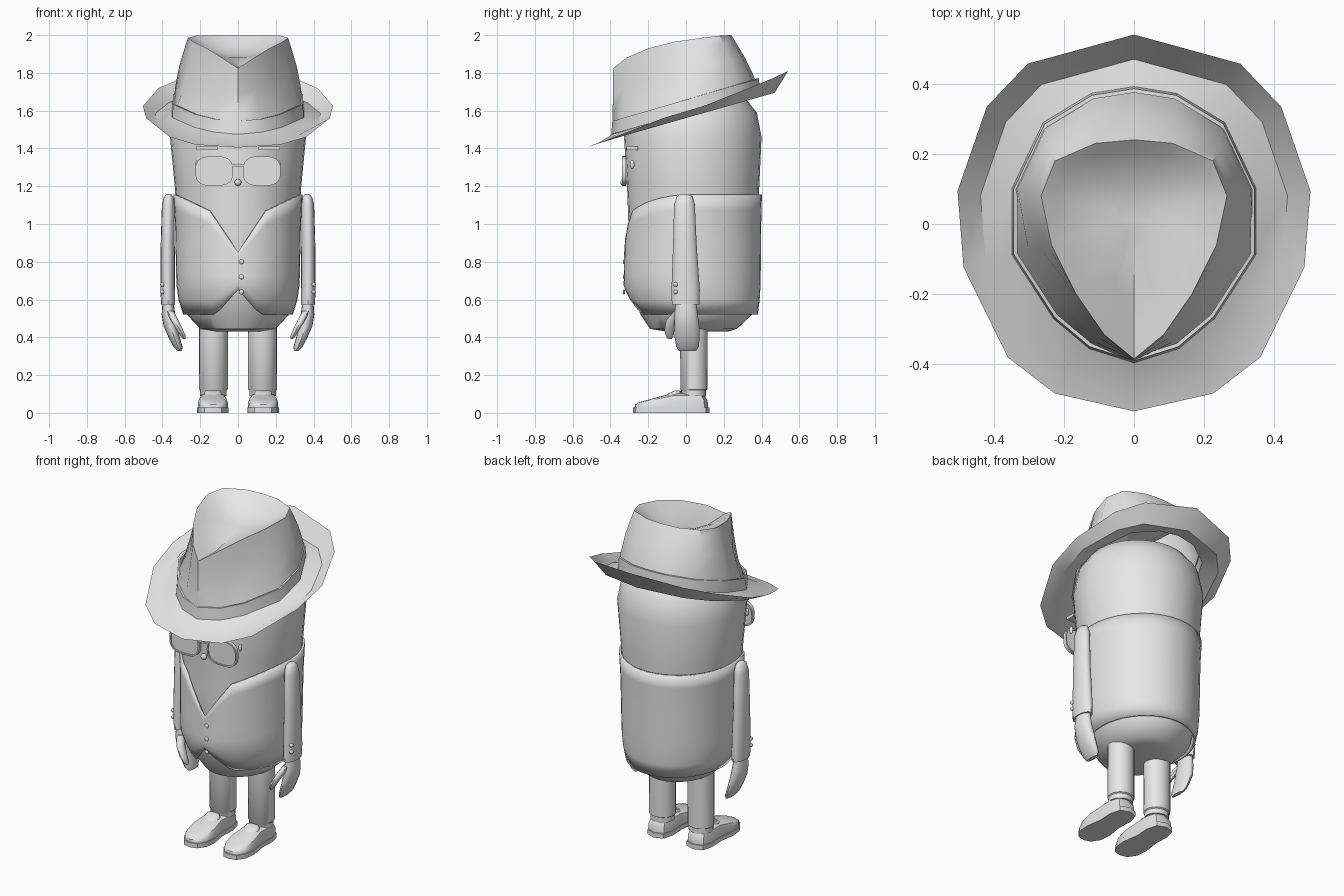
import bpy, bmesh, math
from mathutils import Vector

if "Cube" in bpy.data.objects:
    bpy.data.objects.remove(bpy.data.objects["Cube"])

grey = bpy.data.materials.new("plain_grey")
grey.diffuse_color = (0.8, 0.8, 0.8, 1)
grey.use_nodes = True
grey.node_tree.nodes["Principled BSDF"].inputs["Base Color"].default_value = grey.diffuse_color


def finish(name, bm):
    bmesh.ops.recalc_face_normals(bm, faces=bm.faces)
    me = bpy.data.meshes.new(name)
    bm.to_mesh(me)
    bm.free()
    me.materials.append(grey)
    ob = bpy.data.objects.new(name, me)
    bpy.context.collection.objects.link(ob)
    return ob


def loft(name, rings, cap_start=True, cap_end=True, wrap=False):
    """Skin a list of closed rings of equal length."""
    bm = bmesh.new()
    vs = [[bm.verts.new(p) for p in r] for r in rings]
    n = len(rings[0])
    for i in range(len(vs) if wrap else len(vs) - 1):
        a, b = vs[i], vs[(i + 1) % len(vs)]
        for j in range(n):
            k = (j + 1) % n
            bm.faces.new((a[j], a[k], b[k], b[j]))
    if not wrap:
        if cap_start:
            bm.faces.new(vs[0])
        if cap_end:
            bm.faces.new(vs[-1])
    return finish(name, bm)


def ellipse(cx, cy, z, rx, ry, n=16):
    return [(cx + rx * math.sin(2 * math.pi * i / n),
             cy - ry * math.cos(2 * math.pi * i / n), z) for i in range(n)]


def tube(name, rows, s, n=16):
    """Horizontal ellipses (x, y, z, rx, ry) stacked, mirrored by s."""
    return loft(name, [ellipse(s * x, y, z, rx, ry, n) for x, y, z, rx, ry in rows])


def box(name, c, size):
    bm = bmesh.new()
    bmesh.ops.create_cube(bm, size=1)
    for v in bm.verts:
        v.co = Vector(c) + Vector(a * b for a, b in zip(v.co, size))
    return finish(name, bm)


def ball(name, c, r, sy=1.0, sx=1.0):
    bm = bmesh.new()
    bmesh.ops.create_uvsphere(bm, u_segments=12, v_segments=8, radius=r)
    for v in bm.verts:
        v.co = Vector((v.co.x * sx + c[0], v.co.y * sy + c[1], v.co.z + c[2]))
    return finish(name, bm)


def lerp_rows(rows, z):
    if z <= rows[0][0]:
        return rows[0][1:]
    for a, b in zip(rows, rows[1:]):
        if z <= b[0]:
            t = (z - a[0]) / (b[0] - a[0])
            return [p + (q - p) * t for p, q in zip(a[1:], b[1:])]
    return rows[-1][1:]


def full(half):
    """Complete a front-to-back half outline by mirroring in x."""
    return half + [(-p[0],) + tuple(p[1:]) for p in reversed(half[1:-1])]


# Body: z, half width, front y, back y
body = [(.43, .13, -.10, .22), (.445, .20, -.19, .27), (.52, .27, -.24, .35),
        (.67, .31, -.30, .375), (1.0, .32, -.305, .38), (1.2, .335, -.312, .388),
        (1.46, .36, -.328, .40), (1.59, .335, -.31, .375), (1.67, .28, -.24, .31),
        (1.73, .18, -.13, .2), (1.75, .05, -.02, .08)]
loft("body", [ellipse(0, (f + b) / 2, z, rx, (b - f) / 2, 32) for z, rx, f, b in body])

# Jacket shell with neckline and open hem
coat = [(.52, .29, -.26, .38), (.60, .315, -.30, .39), (.67, .326, -.33, .395),
        (1.0, .333, -.325, .398), (1.16, .342, -.322, .402)]
COLS, ROWS = 40, 9
rings = [[] for _ in range(ROWS)]
for i in range(COLS):
    a = 2 * math.pi * i / COLS
    x = .33 * abs(math.sin(a))
    lo, hi = .52, 1.155
    if math.cos(a) > .2:
        lo = max(.52, .65 - x)
        hi = .85 + 1.47 * x if x < .15 else 1.07 + .085 * (x - .15) / .175
    for r in range(ROWS):
        z = lo + (hi - lo) * r / (ROWS - 1)
        rx, f, b = lerp_rows(coat, z)
        rings[r].append((rx * math.sin(a), (f + b) / 2 - (b - f) / 2 * math.cos(a), z))
jacket = loft("jacket", rings, False, False)
sol = jacket.modifiers.new("thickness", 'SOLIDIFY')
sol.thickness = .012
sol.offset = -1

# Jacket buttons
for z in (.64, .72, .80):
    ball("jacket_button", (.018, -.328, z), .013, .5)

# Hat outlines, front to back
base = [(0, -.39), (.126, -.35), (.226, -.266), (.343, -.086), (.343, .1),
        (.255, .285), (.12, .367), (0, .386)]
edge = [(0, -.534, 1.405), (.226, -.483, 1.42), (.36, -.38, 1.46), (.486, -.123, 1.56),
        (.503, .094, 1.625), (.42, .334, 1.72), (.303, .457, 1.77), (0, .54, 1.81)]
top = [(0, -.385, 1.825), (.085, -.315, 1.88), (.165, -.2, 1.93), (.235, -.06, 1.965),
       (.265, .08, 1.985), (.225, .18, 1.997), (.11, .23, 2.0), (0, .24, 2.0)]


def base_z(y):
    return 1.475 + .29 * (y + .39)


seat = [(x, y, base_z(y)) for x, y in base]
fold = [(x * .87, y * .87, 1.41 + .285 * (y * .87 + .53)) for x, y, z in edge]
loft("hat_brim", [full(seat), full(fold), full(edge)], False, False)

# Crown with pinched front and dented top
pinch = [0, .004, .022, .012, 0, 0, 0, 0]
crown = [full(seat)]
for t in (.3, .6, .88):
    ring = []
    for p, q, d in zip(seat, top, pinch):
        v = Vector(p).lerp(Vector(q), t)
        k = 1 - d / .3 * math.sin(math.pi * t)
        bulge = 1 + .05 * math.sin(math.pi * t) * (p[1] > 0)
        ring.append((v.x * k * bulge, v.y * k * bulge, v.z))
    crown.append(full(ring))
crown.append(full(top))
for k, drop in ((.86, .02), (.6, .055), (.2, .07)):
    crown.append(full([(x * k, .03 + (y - .03) * k,
                        (z * k + 1.95 * (1 - k)) - drop) for x, y, z in top]))
loft("hat_crown", crown, False, True)

# Hat band
band = []
for g, h in ((1.0, 0), (1.015, 0), (1.0, .07), (.97, .07)):
    band.append(full([(x * g, y * g, base_z(y) + h) for x, y in base]))
loft("hat_band", band, False, False)

# Spectacles
def lens_ring(cx, y, grow, n=24):
    pts = []
    for i in range(n):
        a = 2 * math.pi * i / n
        c, s = math.cos(a), math.sin(a)
        px = math.copysign(abs(c) ** .7, c) * (.096 + grow)
        pz = math.copysign(abs(s) ** .7, s) * (.075 + grow)
        pts.append((cx + px, y, 1.28 + pz))
    return pts


for s in (-1, 1):
    cx = s * .126
    loft("lens", [lens_ring(cx, -.333, 0), lens_ring(cx, -.325, 0)])
    loft("lens_frame", [lens_ring(cx, y, g) for y, g in
                        ((-.34, .004), (-.318, .004), (-.318, -.004), (-.34, -.004))],
         wrap=True)
    ball("frame_hinge", (s * .215, -.285, 1.315), .024, .5, .4)
    box("eyebrow", (s * .165, -.285, 1.4), (.115, .06, .018))
box("spectacle_bridge", (0, -.333, 1.31), (.06, .012, .01))
ball("nose", (0, -.33, 1.22), .018)

for s in (-1, 1):
    # Sleeve and cuff
    tube("arm", [(.365, -.008, 1.16, .010, .018), (.367, -.008, 1.145, .025, .042),
                 (.369, -.008, 1.10, .034, .055), (.372, -.006, .9, .037, .062),
                 (.372, -.002, .65, .039, .075), (.370, -.002, .575, .037, .073)], s)
    for z in (.64, .68):
        ball("cuff_button", (s * .40, -.055, z), .012)
    # Mitten hand and thumb
    tube("hand", [(.37, 0, .58, .03, .055), (.368, 0, .52, .036, .062),
                  (.358, .004, .46, .036, .066), (.338, .006, .40, .03, .066),
                  (.318, .008, .35, .024, .06), (.308, .008, .328, .012, .045)], s)
    tube("thumb", [(.36, -.04, .54, .02, .025), (.335, -.075, .49, .021, .03),
                   (.308, -.088, .44, .018, .027), (.29, -.086, .405, .014, .02),
                   (.285, -.085, .392, .006, .01)], s, 10)
    # Trouser leg with rolled hem
    tube("leg", [(.13, .04, .09, .07, .066), (.13, .04, .12, .07, .066),
                 (.13, .042, .125, .076, .072), (.13, .042, .48, .077, .073)], s, 20)

    # Shoe: sole and upper
    outline = [(0, -.28), (.045, -.268), (.076, -.22), (.083, -.15), (.068, -.05),
               (.073, .04), (.055, .105), (0, .125)]

    def shoe_ring(k, zf):
        pts = []
        for x, y in outline:
            yy = -.08 + (y + .08) * k
            t = min(1, max(0, (yy + .25) / .19))
            pts.append((x * k, yy, zf(.058 + .044 * t)))
        return [(p[0] + s * .133, p[1], p[2]) for p in full(pts)]

    loft("shoe_sole", [shoe_ring(1, lambda h: 0), shoe_ring(1, lambda h: .028)])
    loft("shoe_upper", [shoe_ring(.96, lambda h: .026),
                        shoe_ring(.95, lambda h: .03 + .5 * (h - .03)),
                        shoe_ring(.86, lambda h: .03 + .88 * (h - .03)),
                        shoe_ring(.6, lambda h: h), shoe_ring(.2, lambda h: h + .004)])
    # Shoe tongue
    tube("shoe_tongue", [(.133, -.07, .085, .05, .05), (.133, -.055, .105, .046, .035),
                         (.133, -.045, .118, .04, .015)], s, 12)

# Smooth shading with sharp edges kept
for ob in bpy.context.collection.objects:
    ob.select_set(True)
    bpy.context.view_layer.objects.active = ob
bpy.ops.object.shade_smooth_by_angle(angle=math.radians(42))
